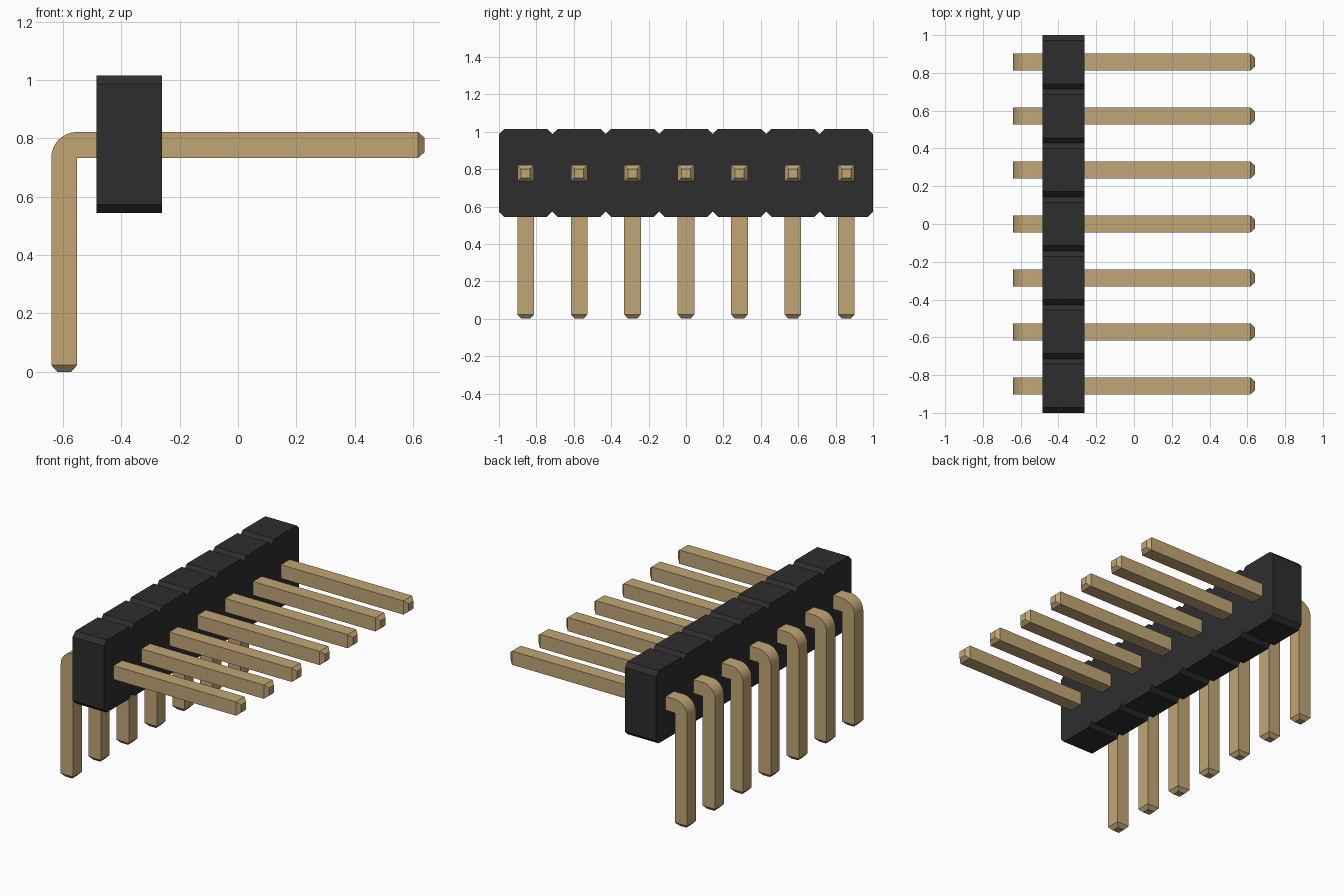
import bpy, bmesh, math
from mathutils import Vector

old = bpy.data.objects.get("Cube")
if old:
    bpy.data.objects.remove(old, do_unlink=True)

COUNT = 7
PITCH = 2 / COUNT
WIDTH = 0.089           # pin thickness
HALF = WIDTH / 2
PIVOT = Vector((-0.551, 0, 0.733))   # sharp inside corner of the bend


def material(name, color, roughness=0.6):
    m = bpy.data.materials.new(name)
    m.use_nodes = True
    m.diffuse_color = (*color, 1)
    bsdf = m.node_tree.nodes["Principled BSDF"]
    bsdf.inputs["Base Color"].default_value = (*color, 1)
    bsdf.inputs["Roughness"].default_value = roughness
    return m


def finish(bm, name, mat):
    bmesh.ops.remove_doubles(bm, verts=bm.verts, dist=1e-5)
    bmesh.ops.recalc_face_normals(bm, faces=bm.faces)
    mesh = bpy.data.meshes.new(name)
    bm.to_mesh(mesh)
    bm.free()
    mesh.materials.append(mat)
    obj = bpy.data.objects.new(name, mesh)
    bpy.context.collection.objects.link(obj)
    return obj


def loft(bm, rings):
    """Skin a list of point rings and cap both ends."""
    loops = [[bm.verts.new(p) for p in ring] for ring in rings]
    for a, b in zip(loops, loops[1:]):
        for i in range(len(a)):
            j = (i + 1) % len(a)
            bm.faces.new((a[i], a[j], b[j], b[i]))
    bm.faces.new(loops[0])
    bm.faces.new(loops[-1])


def square(center, outward, half):
    side = Vector((0, half, 0))
    out = outward * half
    return [center + out + side, center + out - side,
            center - out - side, center - out + side]


black = material("black plastic", (0.027, 0.027, 0.027))
gold = material("pale gold metal", (0.53, 0.38, 0.175))

# Housing: notched outline, one chamfered block per pin, extruded along x
X0, X1, Z0, Z1, CUT = -0.485, -0.261, 0.545, 1.015, 0.028
top = []
for i in range(COUNT):
    y = -1 + i * PITCH
    top += [(y, Z1 - CUT), (y + CUT, Z1), (y + PITCH - CUT, Z1)]
top.append((1, Z1 - CUT))
outline = top + [(y, Z0 + Z1 - z) for y, z in reversed(top)]
bm = bmesh.new()
loft(bm, [[Vector((x, y, z)) for y, z in outline] for x in (X0, X1)])
finish(bm, "housing", black)

# Pin: tapered foot, upright leg, rounded elbow, horizontal leg, tapered tip
TAPER, TIP, END, STEPS = 0.023, 0.024, 0.64, 8
left, up = Vector((-1, 0, 0)), Vector((0, 0, 1))
foot = PIVOT + left * HALF
tip = PIVOT + up * HALF
foot.z = 0
tip.x = END
rings = [square(foot, left, TIP), square(foot + up * TAPER, left, HALF)]
for s in range(STEPS + 1):
    a = math.pi / 2 * s / STEPS
    out = left * math.cos(a) + up * math.sin(a)
    rings.append(square(PIVOT + out * HALF, out, HALF))
rings += [square(tip + left * TAPER, up, HALF), square(tip, up, TIP)]

for i in range(COUNT):
    bm = bmesh.new()
    # collapsed inner corner of the elbow is merged afterwards
    loft(bm, rings)
    bmesh.ops.remove_doubles(bm, verts=bm.verts, dist=1e-5)
    pin = finish(bm, f"pin_{i + 1}", gold)
    pin.location.y = -1 + (i + 0.5) * PITCH
    bpy.ops.object.select_all(action='DESELECT')
    pin.select_set(True)
    bpy.context.view_layer.objects.active = pin
    bpy.ops.object.shade_smooth_by_angle(angle=math.radians(30))
